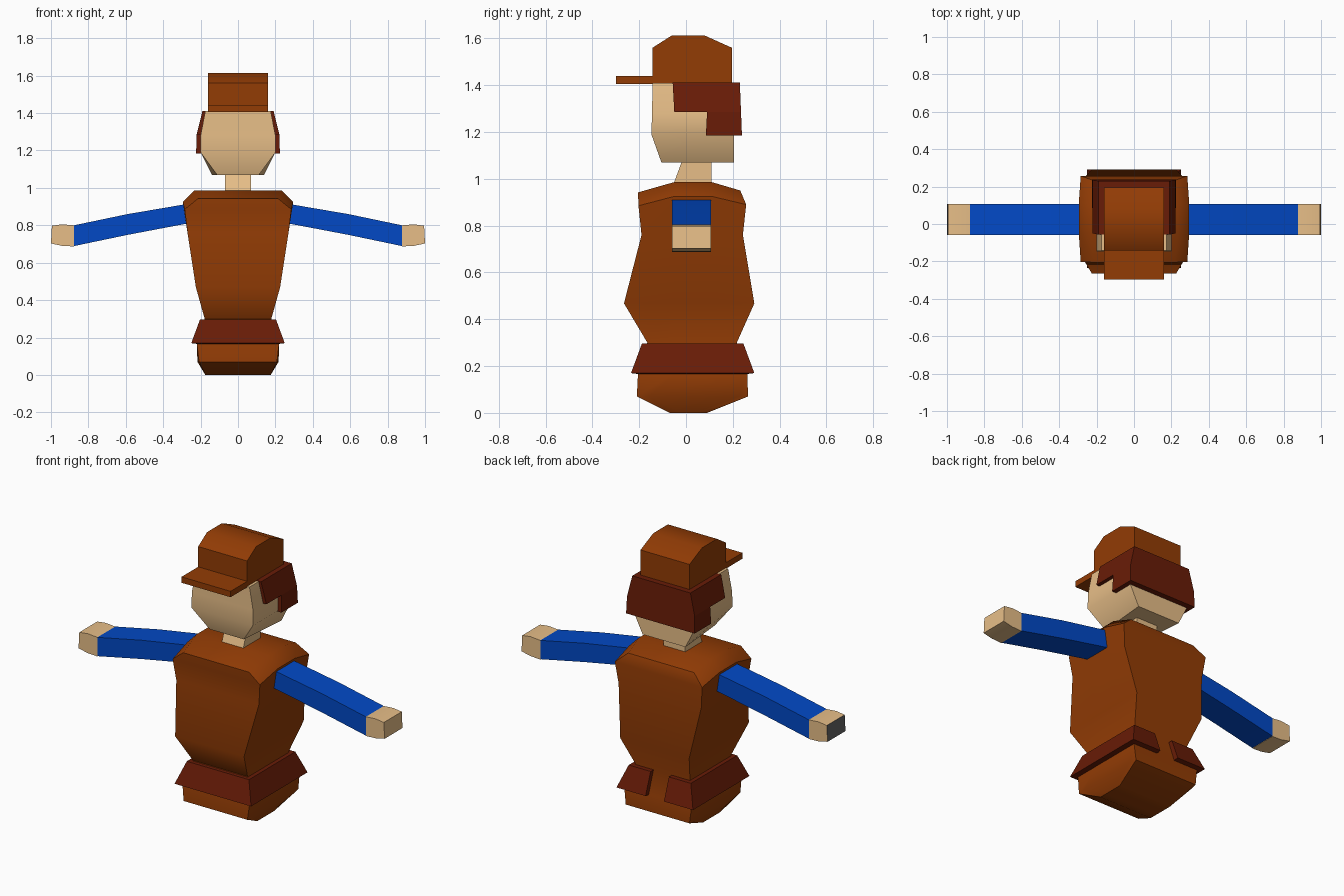
import bpy, bmesh, math

cube = bpy.data.objects.get("Cube")
if cube:
    bpy.data.objects.remove(cube, do_unlink=True)


def material(name, rgb):
    m = bpy.data.materials.new(name)
    m.use_nodes = True
    m.diffuse_color = (*rgb, 1)
    m.node_tree.nodes["Principled BSDF"].inputs["Base Color"].default_value = (*rgb, 1)
    return m


ORANGE = material("burnt orange", (0.29, 0.045, 0.0015))
MAROON = material("dark maroon", (0.14, 0.0115, 0.002))
SKIN = material("tan skin", (0.80, 0.515, 0.245))
BLUE = material("blue sleeve", (0.0005, 0.066, 0.56))
GREY = material("dark grey", (0.13, 0.13, 0.13))


def loft(name, rings, mat, smooth=45):
    """Skin a closed solid over rings that all have the same point count."""
    bm = bmesh.new()
    vs = [[bm.verts.new(p) for p in ring] for ring in rings]
    n = len(vs[0])
    for a, b in zip(vs, vs[1:]):
        for i in range(n):
            j = (i + 1) % n
            bm.faces.new((a[i], a[j], b[j], b[i]))
    for ring in (vs[0], vs[-1]):
        for i in range(n // 2 - 1):
            bm.faces.new((ring[i], ring[i + 1], ring[n - 2 - i], ring[n - 1 - i]))
    bmesh.ops.recalc_face_normals(bm, faces=bm.faces)
    me = bpy.data.meshes.new(name)
    bm.to_mesh(me)
    bm.free()
    me.materials.append(mat)
    ob = bpy.data.objects.new(name, me)
    bpy.context.collection.objects.link(ob)
    bpy.ops.object.select_all(action='DESELECT')
    ob.select_set(True)
    bpy.context.view_layer.objects.active = ob
    if smooth:
        bpy.ops.object.shade_smooth_by_angle(angle=math.radians(smooth))
    return ob


def mirrored(half):
    """Complete a ring from its +x points."""
    return half + [(-x, y, z) for x, y, z in reversed(half)]


def level(z, hx, y0, y1):
    """Rectangular ring at one height."""
    return mirrored([(hx, y0, z), (hx, y1, z)])


def level4(z, hx, y0, y1):
    """Rectangular ring with two extra points along each side."""
    return mirrored([(hx, y0, z), (hx, -0.05, z), (hx, 0.11, z), (hx, y1, z)])


# Body: rounded base, waist, belly, chest and sloped shoulders
loft("body", [
    mirrored([(0.175, y, 0.0) for y in (-0.07, -0.02, 0.04, 0.09)]),
    mirrored([(0.208, -0.21, 0.07), (0.217, -0.155, 0.07),
              (0.217, 0.225, 0.07), (0.208, 0.265, 0.07)]),
    level4(0.17, 0.22, -0.205, 0.262),
    level4(0.30, 0.178, -0.165, 0.217),
    level4(0.468, 0.225, -0.265, 0.292),
    level4(0.76, 0.27, -0.19, 0.243),
    mirrored([(0.285, -0.203, 0.885), (0.295, -0.05, 0.925),
              (0.295, 0.11, 0.925), (0.285, 0.257, 0.89)]),
    mirrored([(0.215, -0.205, 0.942), (0.235, -0.05, 0.986),
              (0.235, 0.11, 0.986), (0.215, 0.232, 0.95)]),
], ORANGE, 47)

# Flared belt, open at the middle of the back
GAP = 0.06


def belt_section(sx, back, gap=False):
    def pt(hx, y0, y1, z):
        return (sx * (GAP if gap else hx), y1 if back else y0, z)
    return [pt(0.25, -0.235, 0.292, 0.17), pt(0.203, -0.188, 0.245, 0.297),
            pt(0.165, -0.15, 0.2, 0.297), pt(0.21, -0.195, 0.25, 0.165)]


loft("belt", [belt_section(1, True, True), belt_section(1, True),
              belt_section(1, False), belt_section(-1, False),
              belt_section(-1, True), belt_section(-1, True, True)],
     MAROON, 0)

# Neck and head
loft("neck", [level(0.96, 0.07, -0.06, 0.108),
              level(1.09, 0.07, -0.012, 0.108)], SKIN, 0)
loft("head", [
    mirrored([(0.112, -0.105, 1.07), (0.14, 0.205, 1.07)]),
    level(1.19, 0.2, -0.148, 0.205),
    level(1.28, 0.2, -0.145, 0.205),
    level(1.41, 0.175, -0.143, 0.205),
], SKIN)

# Hair: a band around the sides and back with a lower nape
loft("hair_upper", [level(1.285, 0.221, -0.05, 0.235),
                    level(1.412, 0.19, -0.057, 0.23)], MAROON, 0)
loft("hair_lower", [level(1.185, 0.224, 0.085, 0.239),
                    level(1.285, 0.221, 0.09, 0.235)], MAROON, 0)

# Cap crown and visor
crown = [(-0.143, 1.405), (-0.143, 1.56), (-0.06, 1.613),
         (0.078, 1.613), (0.196, 1.56), (0.196, 1.405)]
loft("cap_crown", [[(x, y, z) for y, z in crown] for x in (-0.16, 0.16)], ORANGE)
loft("cap_visor", [level(1.405, 0.16, -0.298, -0.1),
                   level(1.44, 0.16, -0.298, -0.1)], ORANGE, 0)


# Arms and hands
def arm_ring(x, z0, z1, top_x=None):
    """Ring across the arm; top_x tilts it."""
    t = top_x or x
    return [(x, -0.06, z0), (x, 0.107, z0), (t, 0.107, z1), (t, -0.06, z1)]


for side, s in (("left", 1), ("right", -1)):
    loft(side + "_arm", [arm_ring(s * 0.2, 0.823, 0.925), arm_ring(s * 0.29, 0.806, 0.911),
                         arm_ring(s * 0.59, 0.749, 0.86),
                         arm_ring(s * 0.877, 0.689, 0.8)], BLUE)
    hand = loft(side + "_hand", [arm_ring(s * 0.877, 0.687, 0.8),
                                 arm_ring(s * 0.94, 0.69, 0.805),
                                 arm_ring(s * 1.0, 0.703, 0.798, s * 0.995)], SKIN)
    if s < 0:
        # Dark end face on the right hand
        hand.data.materials.append(GREY)
        for p in hand.data.polygons:
            if p.normal.x < -0.9:
                p.material_index = 1
